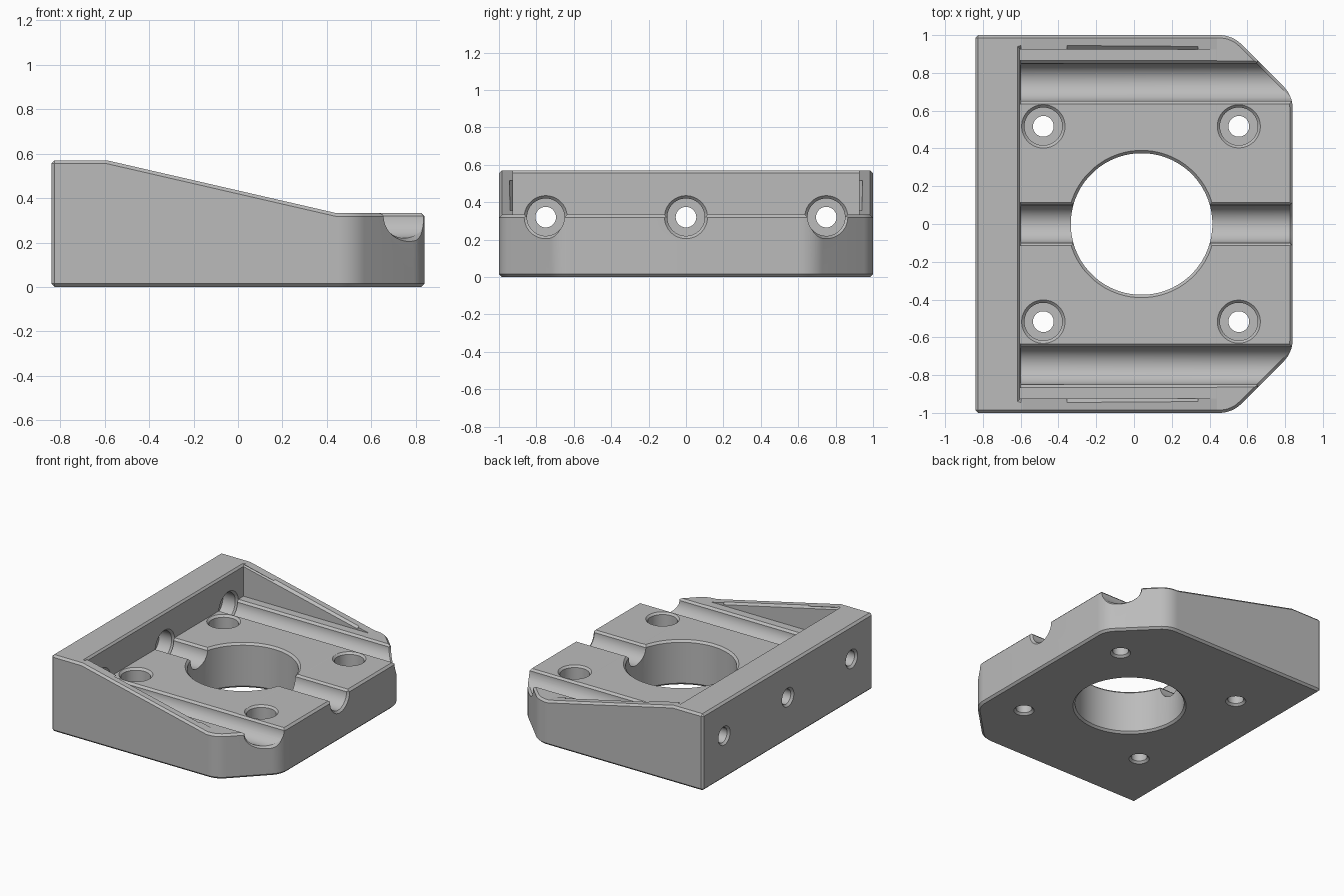
import bpy, bmesh, math
from mathutils import Vector, Matrix

if "Cube" in bpy.data.objects:
    bpy.data.objects.remove(bpy.data.objects["Cube"])

FLOOR = 0.334          # pocket floor
C = 0.015              # chamfer size


def top_z(x):
    return max(0.333, min(0.57, 0.57 - 0.2301 * (x + 0.59)))


def finish(bm, name):
    bmesh.ops.recalc_face_normals(bm, faces=bm.faces)
    me = bpy.data.meshes.new(name)
    bm.to_mesh(me)
    bm.free()
    ob = bpy.data.objects.new(name, me)
    bpy.context.collection.objects.link(ob)
    return ob


def apply_modifiers(ob):
    dg = bpy.context.evaluated_depsgraph_get()
    ob.data = bpy.data.meshes.new_from_object(ob.evaluated_get(dg))
    ob.modifiers.clear()


def cut(ob, cutter):
    m = ob.modifiers.new("cut", 'BOOLEAN')
    m.operation = 'DIFFERENCE'
    m.solver = 'EXACT'
    m.object = cutter
    apply_modifiers(ob)
    bpy.data.objects.remove(cutter)


def lathe(profile, origin, along_x=False, skew=0.0, n=64):
    """Closed turned cutter from (radius, distance) pairs, along z or x."""
    bm = bmesh.new()
    rings = []
    for r, t in profile:
        ring = []
        for i in range(n):
            a = 2 * math.pi * (i + 0.5) / n
            u, v = r * math.cos(a), r * math.sin(a)
            if along_x:
                p = Vector((t - (skew * u if t > 0.4 else 0), u, v))
            else:
                p = Vector((u, v, t))
            ring.append(bm.verts.new(p + Vector(origin)))
        rings.append(ring)
    for a, b in zip(rings, rings[1:]):
        for i in range(n):
            j = (i + 1) % n
            bm.faces.new((a[i], a[j], b[j], b[i]))
    bm.faces.new(rings[0])
    bm.faces.new(rings[-1])
    return finish(bm, "turned_cutter")


def hexa(low, high):
    """Six-sided cutter from four lower and four upper corners."""
    bm = bmesh.new()
    a = [bm.verts.new(p) for p in low]
    b = [bm.verts.new(p) for p in high]
    bm.faces.new(a)
    bm.faces.new(b)
    for i in range(4):
        j = (i + 1) % 4
        bm.faces.new((a[i], a[j], b[j], b[i]))
    return finish(bm, "block_cutter")


def rect(x0, x1, y0, y1, z0, z1):
    return [(x0, y0, z0), (x1, y0, z1), (x1, y1, z1), (x0, y1, z0)]


# Half outline with two rounded corners on the angled end
R = 0.165
half = [(-0.84, 1), (-0.59, 1), (0.44, 1)]
tan = R * math.tan(math.pi / 8)
for cx, cy, start in ((0.52 - tan, 1 - R, 90), (0.84 - R, 0.68 - tan, 45)):
    for i in range(9):
        a = math.radians(start - 45 * i / 8)
        half.append((cx + R * math.cos(a), cy + R * math.sin(a)))

# Solid block with a sloping top
bm = bmesh.new()
up = [[bm.verts.new((x, y * s, top_z(x))) for x, y in half] for s in (1, -1)]
dn = [[bm.verts.new((x, y * s, 0)) for x, y in half] for s in (1, -1)]
for i in (0, 1):
    bm.faces.new((up[0][i], up[0][i + 1], up[1][i + 1], up[1][i]))
bm.faces.new(up[0][2:] + up[1][:1:-1])
bm.faces.new(dn[0] + dn[1][::-1])
loop_up, loop_dn = up[0] + up[1][::-1], dn[0] + dn[1][::-1]
for i in range(len(loop_up)):
    j = (i + 1) % len(loop_up)
    bm.faces.new((loop_up[i], loop_up[j], loop_dn[j], loop_dn[i]))
body = finish(bm, "mounting_block")
bev = body.modifiers.new("edge_chamfer", 'BEVEL')
bev.width = C
bev.segments = 1
bev.limit_method = 'ANGLE'
bev.angle_limit = math.radians(30)
bev.use_clamp_overlap = False
apply_modifiers(body)

# Pocket behind the side walls, and the chamfer around its rim
cut(body, hexa(rect(-0.603, 0.7, -0.925, 0.925, FLOOR, FLOOR),
               rect(-0.603, 0.7, -0.925, 0.925, 0.8, 0.8)))
za, zb = 0.57, top_z(0.34)
cut(body, hexa(rect(-0.60, 0.34, -0.922, 0.922, za - 0.018, zb - 0.018),
               rect(-0.62, 0.34, -0.945, 0.945, za + 0.005, zb + 0.005)))

# Large centre bore
cut(body, lathe([(0.40, -0.01), (0.375, C), (0.375, 0.319), (0.40, 0.344)],
                (0.04, 0, 0)))

# Three rod channels, each with a small hole through the rear wall
for s in (-1, 0, 1):
    y = 0.75 * s
    end = 0.77 if s else 0.84
    d = 0.021 if s else C
    cut(body, lathe([(0.08, -0.85), (0.055, -0.825), (0.055, -0.72),
                     (0.1, -0.72), (0.1, -0.618), (0.116, -0.602),
                     (0.1, -0.6), (0.1, end - d), (0.125, end + d * 2 / 3)],
                    (0, y, 0.32), along_x=True, skew=s))
    cut(body, hexa(rect(-0.602, 0.9, y - 0.096, y + 0.096, 0.315, 0.315),
                   rect(-0.602, 0.9, y - 0.141, y + 0.141, 0.36, 0.36)))

# Four counterbored screw holes
for x in (-0.48, 0.555):
    for y in (-0.517, 0.517):
        cut(body, lathe([(0.08, -0.01), (0.055, C), (0.055, 0.13),
                         (0.1, 0.13), (0.1, 0.319), (0.12, 0.339)], (x, y, 0)))

# Single grey finish
mat = bpy.data.materials.new("grey")
mat.diffuse_color = (0.5, 0.5, 0.5, 1)
mat.use_nodes = True
mat.node_tree.nodes["Principled BSDF"].inputs["Base Color"].default_value = mat.diffuse_color
body.data.materials.clear()
body.data.materials.append(mat)
for p in body.data.polygons:
    p.material_index = 0

bpy.context.view_layer.objects.active = body
body.select_set(True)
bpy.ops.object.shade_smooth_by_angle(angle=math.radians(10))
